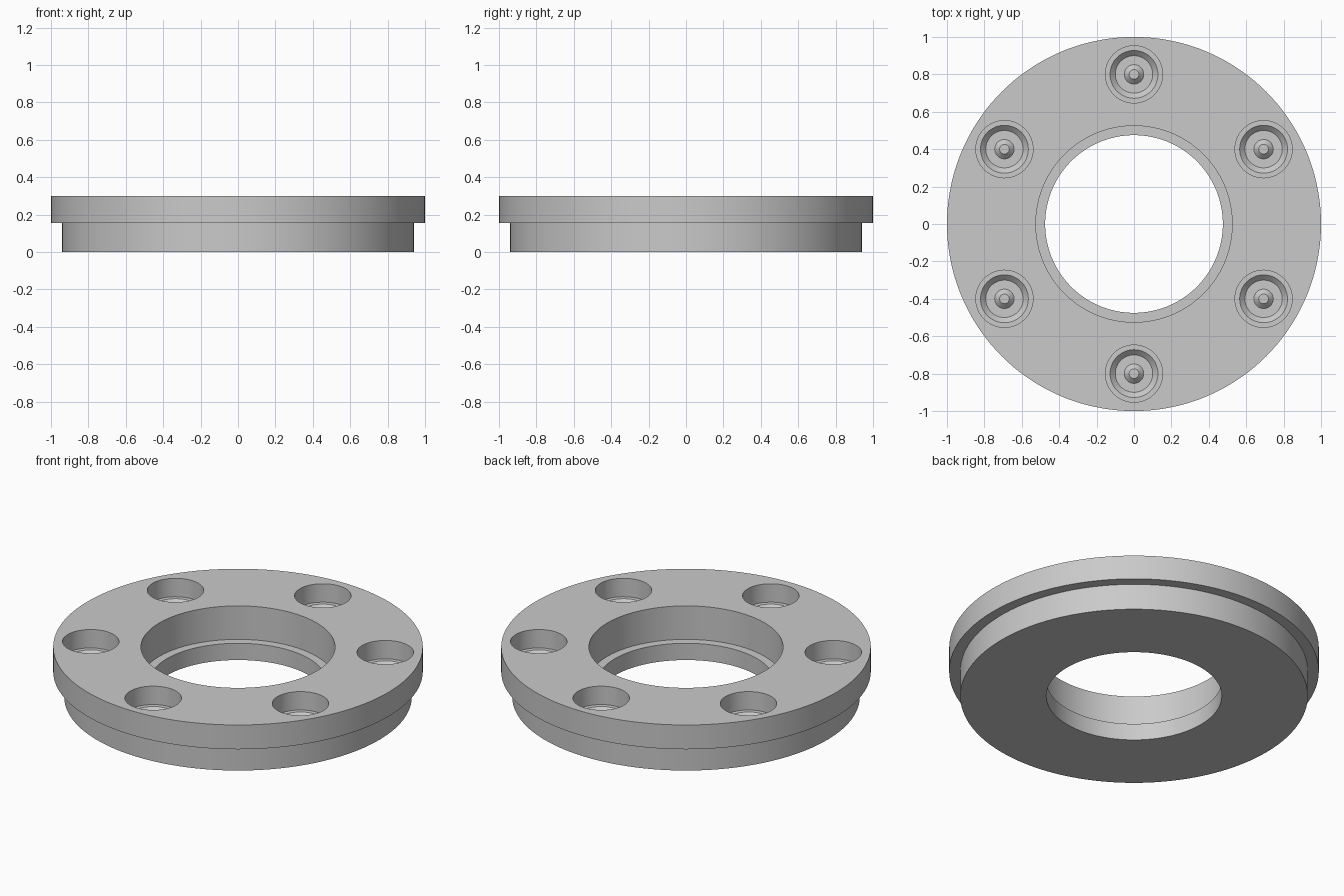
import bpy
import bmesh
from math import pi, radians
from mathutils import Matrix, Vector

cube = bpy.data.objects.get("Cube")
if cube:
    bpy.data.objects.remove(cube, do_unlink=True)

# Single plain metal colour
grey = bpy.data.materials.new("machined_grey")
grey.use_nodes = True
colour = (0.59, 0.59, 0.59, 1)
grey.diffuse_color = colour
grey.node_tree.nodes["Principled BSDF"].inputs["Base Color"].default_value = colour


def lathe(bm, profile, steps, closed, place=Matrix()):
    """Spin an (r, z) profile about z, then move the result into place."""
    verts = [bm.verts.new((r, 0, z)) for r, z in profile]
    edges = [bm.edges.new(pair) for pair in zip(verts, verts[1:])]
    if closed:
        edges.append(bm.edges.new((verts[-1], verts[0])))
    old = set(bm.verts) - set(verts)
    bmesh.ops.spin(bm, geom=verts + edges, cent=(0, 0, 0), axis=(0, 0, 1),
                   angle=2 * pi, steps=steps)
    new = [v for v in bm.verts if v not in old]
    bmesh.ops.remove_doubles(bm, verts=new, dist=0.0001)
    new = [v for v in bm.verts if v not in old]
    bmesh.ops.transform(bm, matrix=place, verts=new)


def make_object(name, bm):
    bmesh.ops.recalc_face_normals(bm, faces=bm.faces)
    mesh = bpy.data.meshes.new(name)
    bm.to_mesh(mesh)
    bm.free()
    mesh.materials.append(grey)
    obj = bpy.data.objects.new(name, mesh)
    bpy.context.collection.objects.link(obj)
    return obj


# Stepped flange ring with a counterbored centre
bm = bmesh.new()
lathe(bm, [(0.475, 0), (0.94, 0), (0.94, 0.155), (1, 0.155), (1, 0.3),
           (0.525, 0.3), (0.525, 0.1), (0.475, 0.1)], 144, True)
flange = make_object("flange_ring", bm)

# Six blind pockets: straight wall, ledge, bevelled seat and small centre boss
pocket = [(0, 0.4), (0.153, 0.4), (0.153, 0.19), (0.128, 0.19), (0.1, 0.162),
          (0.052, 0.162), (0.026, 0.188), (0, 0.188)]
bm = bmesh.new()
for i in range(6):
    spot = Matrix.Rotation(radians(30 + 60 * i), 4, "Z") @ Matrix.Translation(Vector((0.8, 0, 0)))
    lathe(bm, pocket, 48, False, spot)
cutter = make_object("pocket_cutter", bm)
cutter.hide_render = True

# Cut the pockets
cut = flange.modifiers.new("pockets", "BOOLEAN")
cut.operation = "DIFFERENCE"
cut.solver = "EXACT"
cut.object = cutter
bpy.ops.object.select_all(action="DESELECT")
flange.select_set(True)
bpy.context.view_layer.objects.active = flange
bpy.ops.object.modifier_apply(modifier=cut.name)
bpy.data.objects.remove(cutter, do_unlink=True)

# Smooth round walls, crisp rims
bpy.ops.object.shade_smooth_by_angle(angle=radians(30))
